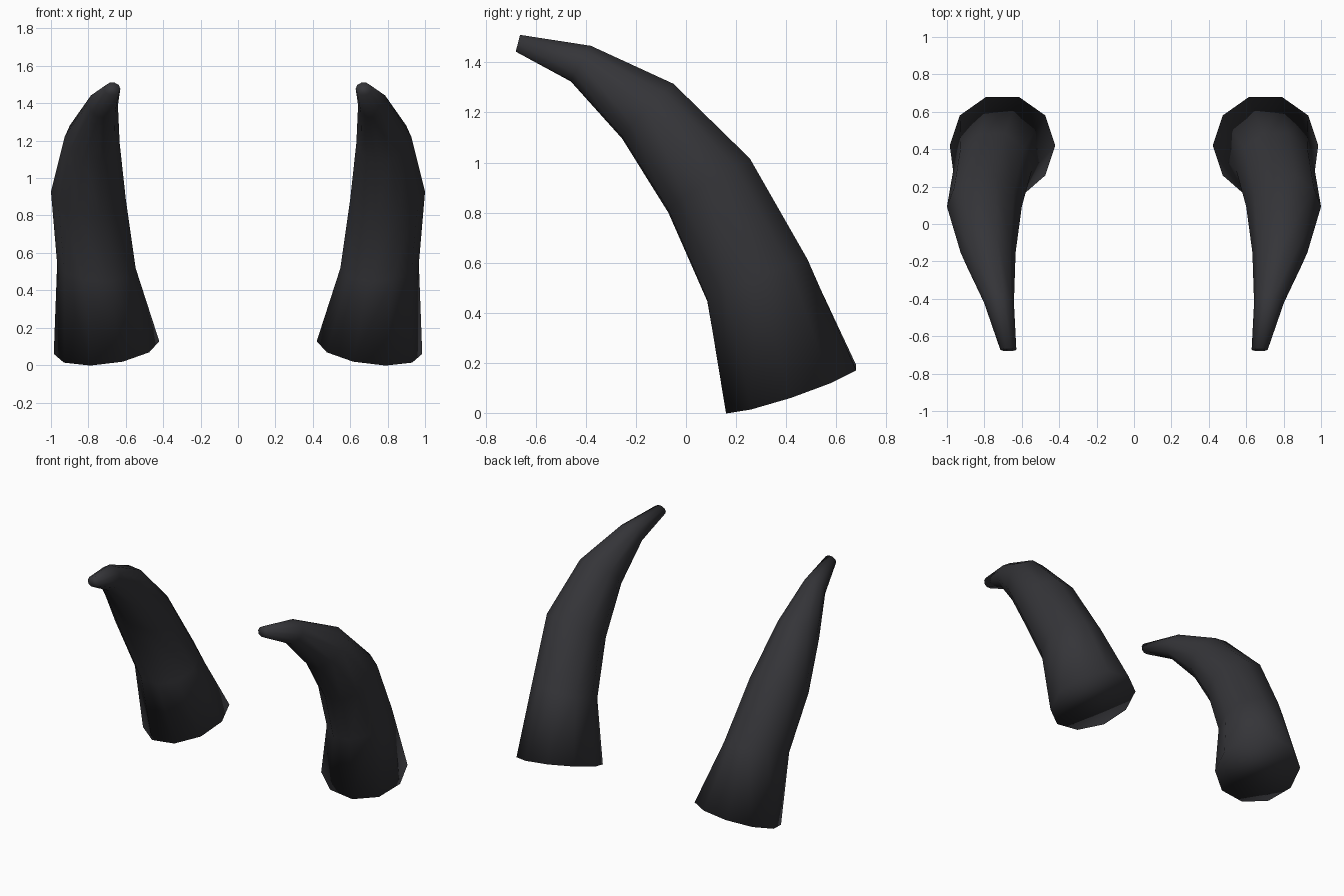
import bpy, bmesh, math
from mathutils import Vector

if "Cube" in bpy.data.objects:
    bpy.data.objects.remove(bpy.data.objects["Cube"])

SIDES = 10
# Stations along the horn: centre x, x radius, front edge (y, z), back edge (y, z), sideways tilt
STATIONS = [
    (0.703, 0.282, (0.16, 0.008), (0.68, 0.18), -0.12),
    (0.757, 0.210, (0.085, 0.45), (0.485, 0.61), 0.06),
    (0.800, 0.200, (-0.07, 0.805), (0.255, 1.01), 0.10),
    (0.780, 0.147, (-0.255, 1.10), (-0.05, 1.31), 0.10),
    (0.722, 0.080, (-0.46, 1.325), (-0.38, 1.465), 0.05),
    (0.672, 0.043, (-0.68, 1.443), (-0.663, 1.51), 0.0),
]


def ring(bm, cx, rx, front, back, tilt):
    """Tilted ten-sided ring with corners at its left and right ends."""
    f, b = Vector((0, *front)), Vector((0, *back))
    mid = (f + b) / 2 + Vector((cx, 0, 0))
    across = Vector((rx, 0, rx * tilt))
    depth = (b - f) / 2 / math.sin(math.radians(72))
    angles = [2 * math.pi * i / SIDES for i in range(SIDES)]
    return [bm.verts.new(mid + across * math.cos(a) + depth * math.sin(a)) for a in angles]


# Right horn: rings bridged from base to tip, both ends capped
bm = bmesh.new()
rings = [ring(bm, *s) for s in STATIONS]
for lo, hi in zip(rings, rings[1:]):
    for i in range(SIDES):
        j = (i + 1) % SIDES
        bm.faces.new((lo[i], lo[j], hi[j], hi[i]))
bm.faces.new(rings[0][::-1])
bm.faces.new(rings[-1])
bmesh.ops.recalc_face_normals(bm, faces=bm.faces)
for face in bm.faces:
    face.smooth = True

mesh = bpy.data.meshes.new("horns")
bm.to_mesh(mesh)
bm.free()
horns = bpy.data.objects.new("horns", mesh)
bpy.context.collection.objects.link(horns)

# Left horn by mirroring across x = 0
horns.modifiers.new("left_horn", 'MIRROR').use_axis[0] = True

# Near-black horn colour
mat = bpy.data.materials.new("dark_horn")
mat.diffuse_color = (0.035, 0.035, 0.04, 1)
mat.use_nodes = True
mat.node_tree.nodes["Principled BSDF"].inputs["Base Color"].default_value = mat.diffuse_color
mesh.materials.append(mat)
